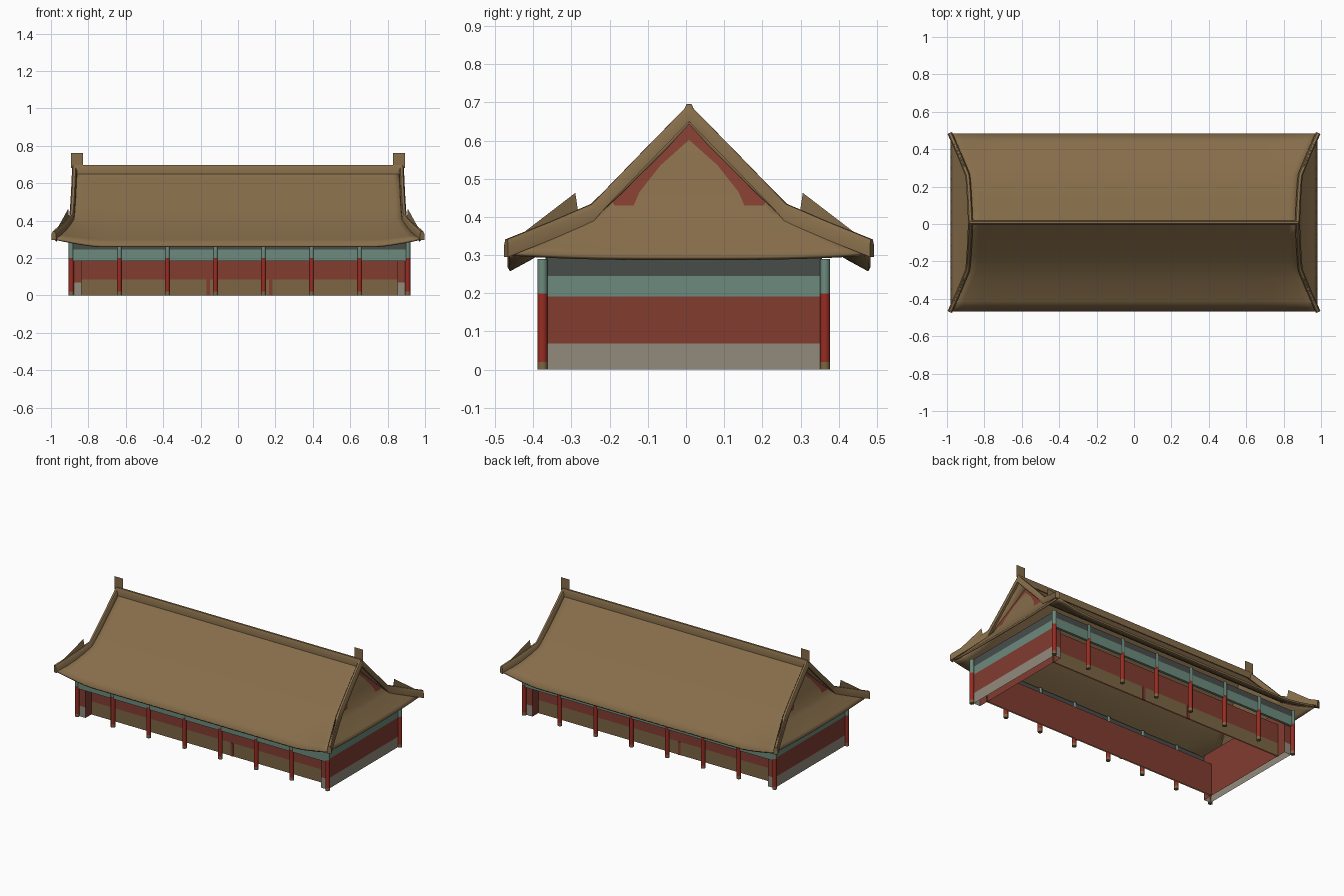
import bpy, bmesh, math
from mathutils import Vector

if "Cube" in bpy.data.objects:
    bpy.data.objects.remove(bpy.data.objects["Cube"])

def mat(name, rgb):
    m = bpy.data.materials.new(name)
    lin = [((c / 255 + 0.055) / 1.055) ** 2.4 for c in rgb]
    m.diffuse_color = (*lin, 1)
    m.use_nodes = True
    m.node_tree.nodes["Principled BSDF"].inputs["Base Color"].default_value = m.diffuse_color
    return m

ROOF = mat("roof brown", (134, 109, 74))
PANEL = mat("panel brown", (124, 101, 67))
RED = mat("wall red", (130, 60, 48))
COLRED = mat("column red", (150, 44, 34))
TEAL = mat("teal", (108, 138, 124))
SLATE = mat("slate", (72, 77, 74))
GREY = mat("stone grey", (146, 138, 124))

RY = 0.008              # roof centre in y
BX, BY = 0.008, -0.006  # body centre

def make(name, bm, mats, smooth=None, thick=0):
    me = bpy.data.meshes.new(name)
    bm.to_mesh(me)
    bm.free()
    ob = bpy.data.objects.new(name, me)
    bpy.context.collection.objects.link(ob)
    for m in mats:
        me.materials.append(m)
    if thick:
        md = ob.modifiers.new("thickness", 'SOLIDIFY')
        md.thickness = thick
        md.offset = -1
    if smooth:
        bpy.ops.object.select_all(action='DESELECT')
        ob.select_set(True)
        bpy.context.view_layer.objects.active = ob
        bpy.ops.object.shade_smooth_by_angle(angle=math.radians(smooth))
    return ob

def bridge(bm, rings):
    """Skin closed rings of equal length and cap both ends."""
    n = len(rings[0])
    vs = [[bm.verts.new(p) for p in r] for r in rings]
    for i in range(len(vs) - 1):
        for j in range(n):
            k = (j + 1) % n
            f = bm.faces.new((vs[i][j], vs[i][k], vs[i + 1][k], vs[i + 1][j]))
            f.material_index = i
    bm.faces.new(vs[0][::-1])
    bm.faces.new(vs[-1]).material_index = len(vs) - 2
    bmesh.ops.recalc_face_normals(bm, faces=bm.faces)

def banded(name, outline, levels, mats, smooth=None, outward=None):
    """Upright prism with one colour per height band; walls get a red inside and open bottom."""
    bm = bmesh.new()
    bridge(bm, [[(x, y, z) for x, y in outline] for z in levels])
    if outward:
        for f in bm.faces:
            if f.normal.dot(Vector(outward)) < -.9:
                f.material_index = 1
        bmesh.ops.delete(bm, geom=[f for f in bm.faces if f.normal.z < -.9], context='FACES_ONLY')
    return make(name, bm, mats, smooth)

def rect(x0, x1, y0, y1):
    return [(x0, y0), (x1, y0), (x1, y1), (x0, y1)]

def sweep(name, path, w, h):
    """Ridge bar with rounded top swept along a path."""
    prof = [(-.5, -.5), (.5, -.5), (.5, .2), (.25, .5), (-.25, .5), (-.5, .2)]
    pts = [Vector(p) for p in path]
    rings = []
    for i, p in enumerate(pts):
        t = pts[min(i + 1, len(pts) - 1)] - pts[max(i - 1, 0)]
        s = Vector((t.y, -t.x, 0)).normalized()
        rings.append([p + s * a * w + Vector((0, 0, b * h)) for a, b in prof])
    bm = bmesh.new()
    bridge(bm, rings)
    for f in bm.faces:
        f.material_index = 0
    return make(name, bm, [ROOF], 40)

def sheet(name, rows):
    bm = bmesh.new()
    vs = [[bm.verts.new(p) for p in r] for r in rows]
    for a, b in zip(vs, vs[1:]):
        for j in range(len(a) - 1):
            bm.faces.new((a[j], a[j + 1], b[j + 1], b[j]))
    bm.normal_update()
    if sum(f.normal.z for f in bm.faces) < 0:
        bmesh.ops.reverse_faces(bm, faces=bm.faces)
    return make(name, bm, [ROOF], 45, 0.012)

def card(name, pts, m):
    """Single flat face."""
    bm = bmesh.new()
    bm.faces.new([bm.verts.new(p) for p in pts])
    return make(name, bm, [m])

def interp(tab, v):
    for (a, p), (b, q) in zip(tab, tab[1:]):
        if v <= b:
            return p + (q - p) * (v - a) / (b - a)
    return tab[-1][1]

# main roof slopes, bent at the hips, with lifted corners
SLOPE = [(0, .655), (.06, .594), (.12, .534), (.185, .47), (.25, .41),
         (.305, .37), (.36, .334), (.42, .298), (.475, .268)]
WIDTH = [(0, .872), (.25, .885), (.475, .98)]
def slope_row(y, sy):
    w = interp(WIDTH, y)
    row = []
    for i in range(41):
        x = w * (i / 20 - 1)
        lift = max(0, (abs(x) - .74) / .24) ** 1.3 * .04 * max(0, (y - .25) / .225)
        row.append((x, RY + sy * y, interp(SLOPE, y) + lift))
    return row
ys = [(-1, y) for y, _ in SLOPE[:0:-1]] + [(1, y) for y, _ in SLOPE]
sheet("main_roof", [slope_row(y, s) for s, y in ys])

# main ridge
sweep("main_ridge", [(-.88, RY, .672), (.88, RY, .672)], .026, .048)

def gable_x(z):
    return .884 - .075 * (z - .412) / .24

for sx, side in ((-1, "left"), (1, "right")):
    # lower end roof running up into the gable
    rows = []
    for hw, z in ((.01, .64), (.09, .56), (.17, .48), (.235, .412)):
        rows.append([(sx * gable_x(z), RY + hw * (j / 8 - 1), z) for j in range(17)])
    for i in range(1, 7):
        s = i / 6
        hw = .245 + .23 * s
        rows.append([(sx * (.884 + .096 * s), RY + hw * (j / 8 - 1),
                      .412 - .117 * s - .012 * s * (1 - s) + .012 * s * abs(j / 8 - 1) ** 3)
                     for j in range(17)])
    sheet(side + "_end_roof", rows)

    for sy, end in ((-1, "front"), (1, "back")):
        # red barge bands on the gable
        edge = [(0, .645), (.205, .445), (.195, .43), (.145, .43), (.13, .465), (.075, .535), (0, .602)]
        card(f"{side}_{end}_barge_board",
             [(sx * (gable_x(z) + .003), RY + sy * y, z) for y, z in edge], RED)
        # hip fins
        fin = [(.978, .465, .335), (.908, .298, .463), (.903, .29, .41)]
        card(f"{side}_{end}_hip_fin", [(sx * x, RY + sy * y, z) for x, y, z in fin], ROOF)

    # barge and hip ridges in one bar
    half = [(.874, 0, .673), (.880, .13, .54), (.886, .22, .447), (.890, .255, .411),
            (.935, .365, .364), (.985, .479, .318)]
    path = [(sx * x, RY - y, z) for x, y, z in half[:0:-1]] + [(sx * x, RY + y, z) for x, y, z in half]
    sweep(side + "_barge_and_hip_ridge", path, .026, .046)

    # ridge end ornament
    card(side + "_ridge_ornament",
         [(sx * .83, RY, .68), (sx * .892, RY, .68), (sx * .892, RY, .762), (sx * .83, RY, .762)], ROOF)

    # end wall with coloured bands
    xs = sorted((BX + sx * .845, BX + sx * .893))
    banded(side + "_end_wall", rect(*xs, BY - .362, BY + .362),
           [0, .068, .192, .245, .295], [GREY, RED, TEAL, SLATE], outward=(sx, 0, 0))

for sy, end in ((-1, "front"), (1, "back")):
    # recessed long wall
    y0, y1 = sorted((BY + sy * .302, BY + sy * .294))
    banded(end + "_wall", rect(BX - .85, BX + .85, y0, y1), [0, .085, .21], [PANEL, RED],
           outward=(0, sy, 0))
    for x in (-.16, .175):
        yc = BY + sy * .303
        banded(end + "_wall_post", rect(x - .009, x + .009, yc - .003, yc + .003), [0, .085], [RED])

    # lintel between the columns
    yc = BY + sy * .37
    banded(end + "_lintel", rect(BX - .895, BX + .895, yc - .008, yc + .008),
           [.185, .245, .285], [TEAL, SLATE])

    # columns
    for i in range(8):
        xc = BX + (i - 3.5) * .257
        ring = [(xc + .0135 * math.cos(a * math.pi / 6), yc + .0135 * math.sin(a * math.pi / 6))
                for a in range(12)]
        banded(f"{end}_column_{i + 1}", ring, [0, .02, .2, .29], [PANEL, COLRED, TEAL], 40)
